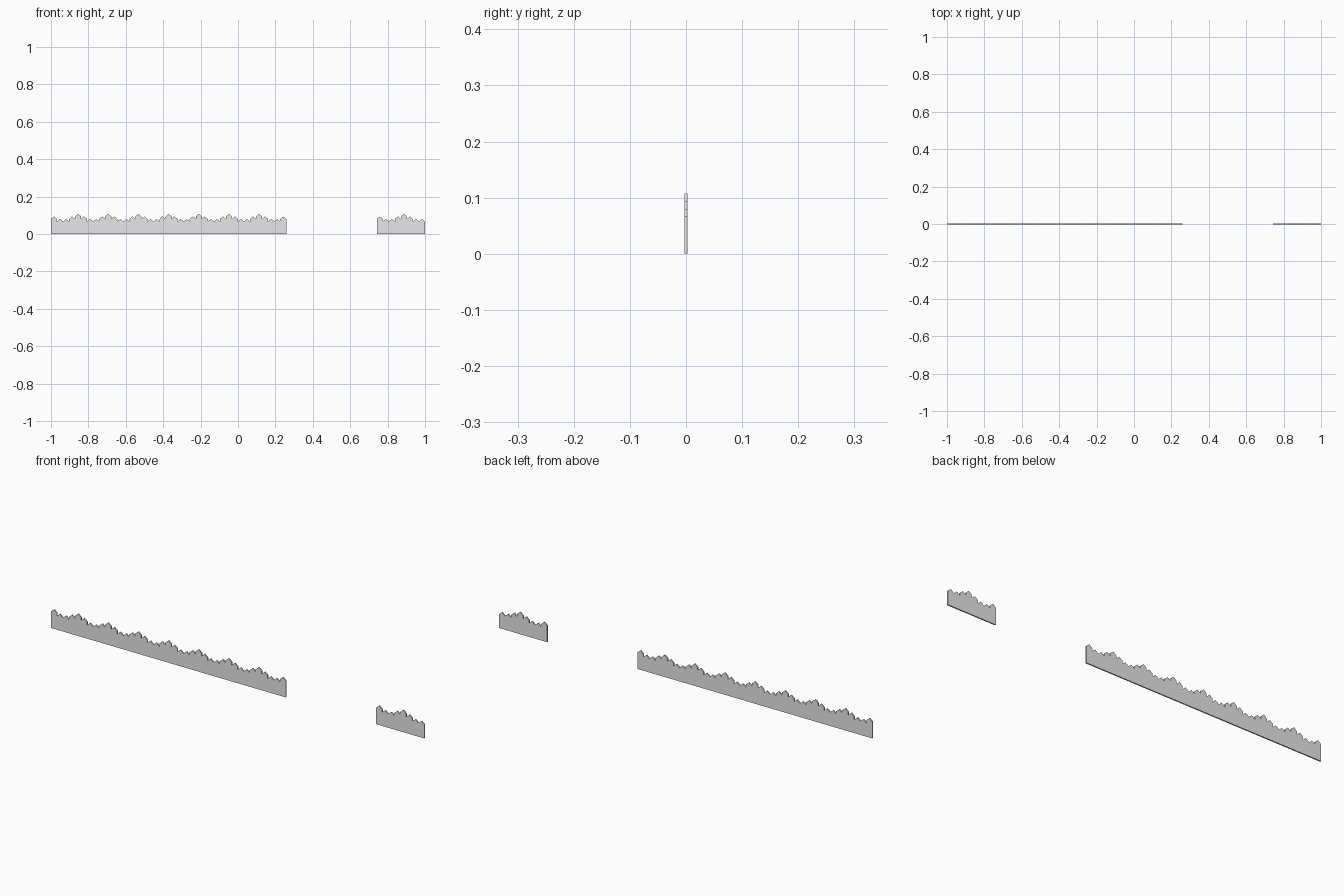
import bpy, bmesh

if "Cube" in bpy.data.objects:
    bpy.data.objects.remove(bpy.data.objects["Cube"])

PITCH = 2 / 62        # picket width: 39 pickets, a gap of 15, then 8 pickets
DEPTH = 0.006
POINT = 0.0138        # height of the pointed tip
TIPS = [0.0937, 0.0800, 0.0800, 0.0937, 0.1072]   # repeating scallop of heights

paint = bpy.data.materials.new("pale grey paint")
paint.diffuse_color = (0.8, 0.8, 0.8, 1)
paint.use_nodes = True
paint.node_tree.nodes["Principled BSDF"].inputs["Base Color"].default_value = paint.diffuse_color


def add_picket(bm, x, tip):
    """One pointed board starting at x, extruded front to back."""
    w, s = PITCH, tip - POINT
    profile = [(x, 0), (x + w, 0), (x + w, s), (x + w / 2, tip), (x, s)]
    front = bm.faces.new([bm.verts.new((px, -DEPTH / 2, pz)) for px, pz in profile])
    ext = bmesh.ops.extrude_face_region(bm, geom=[front], use_keep_orig=True)
    verts = [g for g in ext["geom"] if isinstance(g, bmesh.types.BMVert)]
    bmesh.ops.translate(bm, verts=verts, vec=(0, DEPTH, 0))


def fence_section(name, x, count):
    """A run of touching pickets with the scalloped top line."""
    bm = bmesh.new()
    for i in range(count):
        add_picket(bm, x + i * PITCH, TIPS[i % 5])
    bmesh.ops.recalc_face_normals(bm, faces=bm.faces)
    mesh = bpy.data.meshes.new(name)
    bm.to_mesh(mesh)
    bm.free()
    mesh.materials.append(paint)
    bpy.context.collection.objects.link(bpy.data.objects.new(name, mesh))


# Long run on the left, short run on the right of the opening
fence_section("long_picket_fence", -1, 39)
fence_section("short_picket_fence", -1 + 54 * PITCH, 8)
